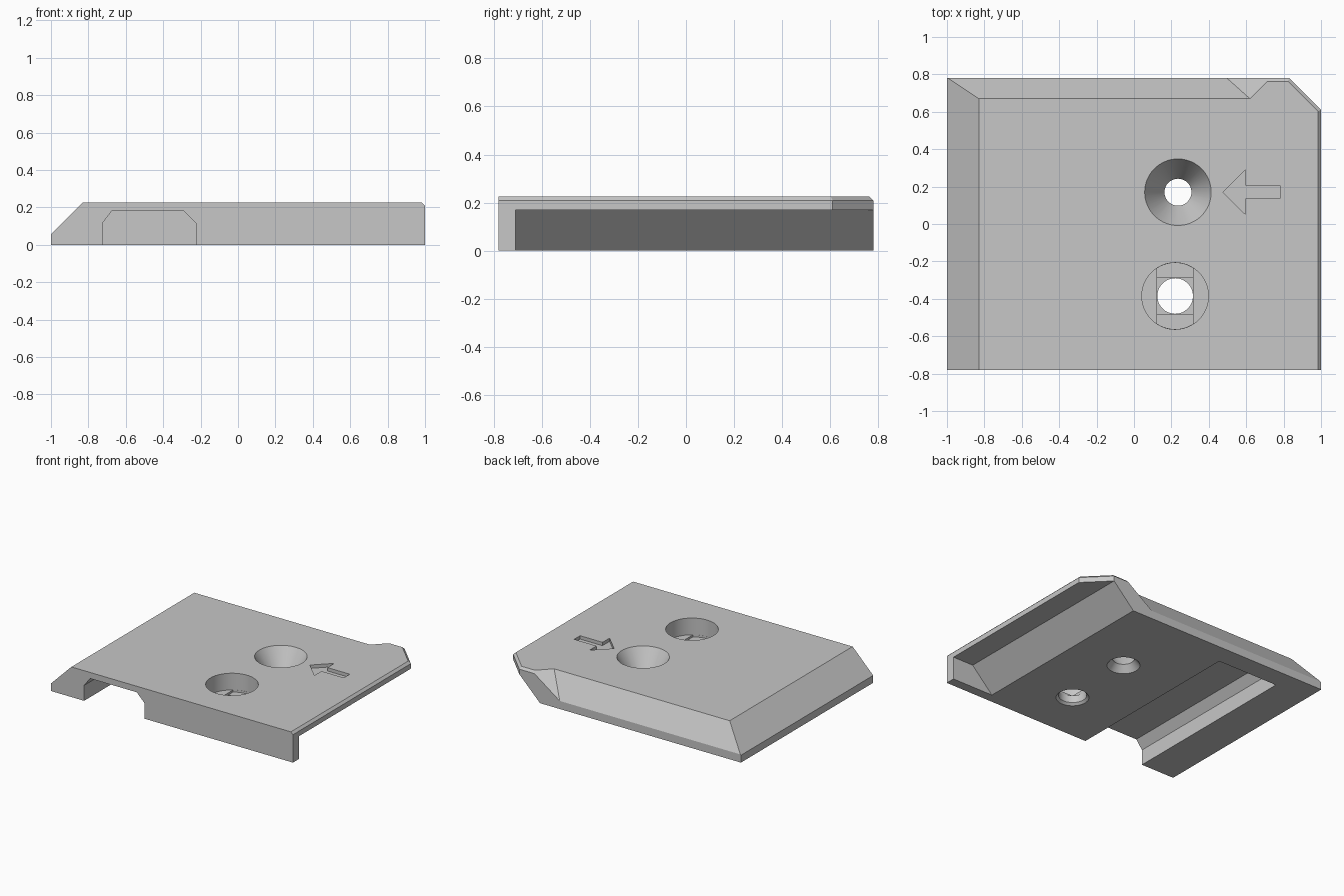
import bpy, bmesh, math
from mathutils import Vector, Matrix

if "Cube" in bpy.data.objects:
    bpy.data.objects.remove(bpy.data.objects["Cube"])

TOP, FRONT, BACK = 0.225, -0.78, 0.78

grey = bpy.data.materials.new("plain grey")
grey.use_nodes = True
grey.diffuse_color = (0.57, 0.57, 0.57, 1)
grey.node_tree.nodes["Principled BSDF"].inputs["Base Color"].default_value = grey.diffuse_color


def make_object(name, bm):
    bmesh.ops.recalc_face_normals(bm, faces=bm.faces)
    mesh = bpy.data.meshes.new(name)
    bm.to_mesh(mesh)
    bm.free()
    mesh.materials.append(grey)
    obj = bpy.data.objects.new(name, mesh)
    bpy.context.collection.objects.link(obj)
    return obj


def box(low, high):
    low, high = Vector(low), Vector(high)
    bm = bmesh.new()
    bmesh.ops.create_cube(bm, size=1)
    bmesh.ops.scale(bm, vec=high - low, verts=bm.verts)
    bmesh.ops.translate(bm, vec=(low + high) / 2, verts=bm.verts)
    return bm


def slice_off(bm, point, normal):
    """Remove everything on the normal side of a plane and cap the cut."""
    bmesh.ops.bisect_plane(bm, geom=bm.verts[:] + bm.edges[:] + bm.faces[:],
                           plane_co=point, plane_no=Vector(normal).normalized(), clear_outer=True)
    bmesh.ops.holes_fill(bm, edges=bm.edges[:], sides=0)


def prism(points, direction):
    """Extrude a closed outline along a direction."""
    bm = bmesh.new()
    face = bm.faces.new([bm.verts.new(p) for p in points])
    extruded = bmesh.ops.extrude_face_region(bm, geom=[face])["geom"]
    bmesh.ops.translate(bm, vec=direction,
                        verts=[g for g in extruded if isinstance(g, bmesh.types.BMVert)])
    return bm


def cone(x, y, z1, r1, z2, r2):
    bm = bmesh.new()
    bmesh.ops.create_cone(bm, cap_ends=True, segments=64, radius1=r1, radius2=r2, depth=z2 - z1,
                          matrix=Matrix.Translation((x, y, (z1 + z2) / 2)))
    return bm


def carve(target, name, bm):
    cutter = make_object(name, bm)
    cutter.hide_render = True
    mod = target.modifiers.new(name, 'BOOLEAN')
    mod.operation, mod.solver, mod.object = 'DIFFERENCE', 'EXACT', cutter
    bpy.context.view_layer.objects.active = target
    bpy.ops.object.modifier_apply(modifier=mod.name)
    bpy.data.objects.remove(cutter)


# Plate with sloped side, clipped corner and small top chamfers
bm = box((-1, FRONT, 0), (1, BACK, TOP))
slice_off(bm, (-0.83, 0, TOP), (-1, 0, 1))
slice_off(bm, (0.83, BACK, 0), (1, 1, 0))
slice_off(bm, (0.983, 0, TOP), (1, 0, 1))
slice_off(bm, (0, 0.763, TOP), (0, 1, 1))
slice_off(bm, (0.83, 0.756, TOP), (1, 1, math.sqrt(2)))
plate = make_object("plate", bm)

# Back slope, ending at the raised corner
wedge = box((-2, 0, -0.5), (2, 2, 1))
slice_off(wedge, (0, 0.67, TOP), (0, -0.165, -0.11))
slice_off(wedge, (0.62, 0.67, TOP), (1, -1, -math.sqrt(2)))
carve(plate, "back_slope", wedge)

# Undercut along the side, leaving a thin front wall
outline = [(0.56, -0.1), (0.83, 0.17), (1.2, 0.17), (1.2, -0.1)]
carve(plate, "side_undercut", prism([(x, -0.71, z) for x, z in outline], (0, 2, 0)))

# Channel underneath, open at the front
outline = [(-0.725, -0.1), (-0.725, 0.115), (-0.675, 0.18),
           (-0.29, 0.18), (-0.225, 0.115), (-0.225, -0.1)]
carve(plate, "channel", prism([(x, -1, z) for x, z in outline], (0, 1.63, 0)))

# Countersunk hole, flared below
hx, hy = 0.235, 0.17
carve(plate, "countersink", cone(hx, hy, 0.05, 0.072, TOP + 0.0001, 0.178))
carve(plate, "flare", cone(hx, hy, -0.0001, 0.112, 0.0501, 0.072))

# Counterbored hole with stepped ledges
bx, by, r = 0.22, -0.385, 0.096
carve(plate, "counterbore", cone(bx, by, 0.1, 0.178, 0.4, 0.178))
ledge = cone(bx, by, 0.085, 0.177, 0.15, 0.177)
for side in (-1, 1):
    slice_off(ledge, (bx + side * r, 0, 0), (side, 0, 0))
carve(plate, "ledge", ledge)
carve(plate, "square_step", box((bx - r, by - r, 0.07), (bx + r, by + r, 0.15)))
carve(plate, "bore", cone(bx, by, -0.1, r - 0.001, 0.15, r - 0.001))
carve(plate, "bore_chamfer", cone(bx, by, -0.0001, 0.112, 0.016, r - 0.001))

# Engraved arrow
half = [(0.475, 0), (0.595, 0.118), (0.595, 0.035), (0.78, 0.035)]
outline = half + [(x, -y) for x, y in reversed(half[1:])]
carve(plate, "arrow", prism([(x, hy + y, TOP - 0.025) for x, y in outline], (0, 0, 0.1)))

# Smooth the round holes, keep edges sharp
bpy.ops.object.select_all(action='DESELECT')
plate.select_set(True)
bpy.context.view_layer.objects.active = plate
bpy.ops.object.shade_smooth_by_angle(angle=math.radians(20))
